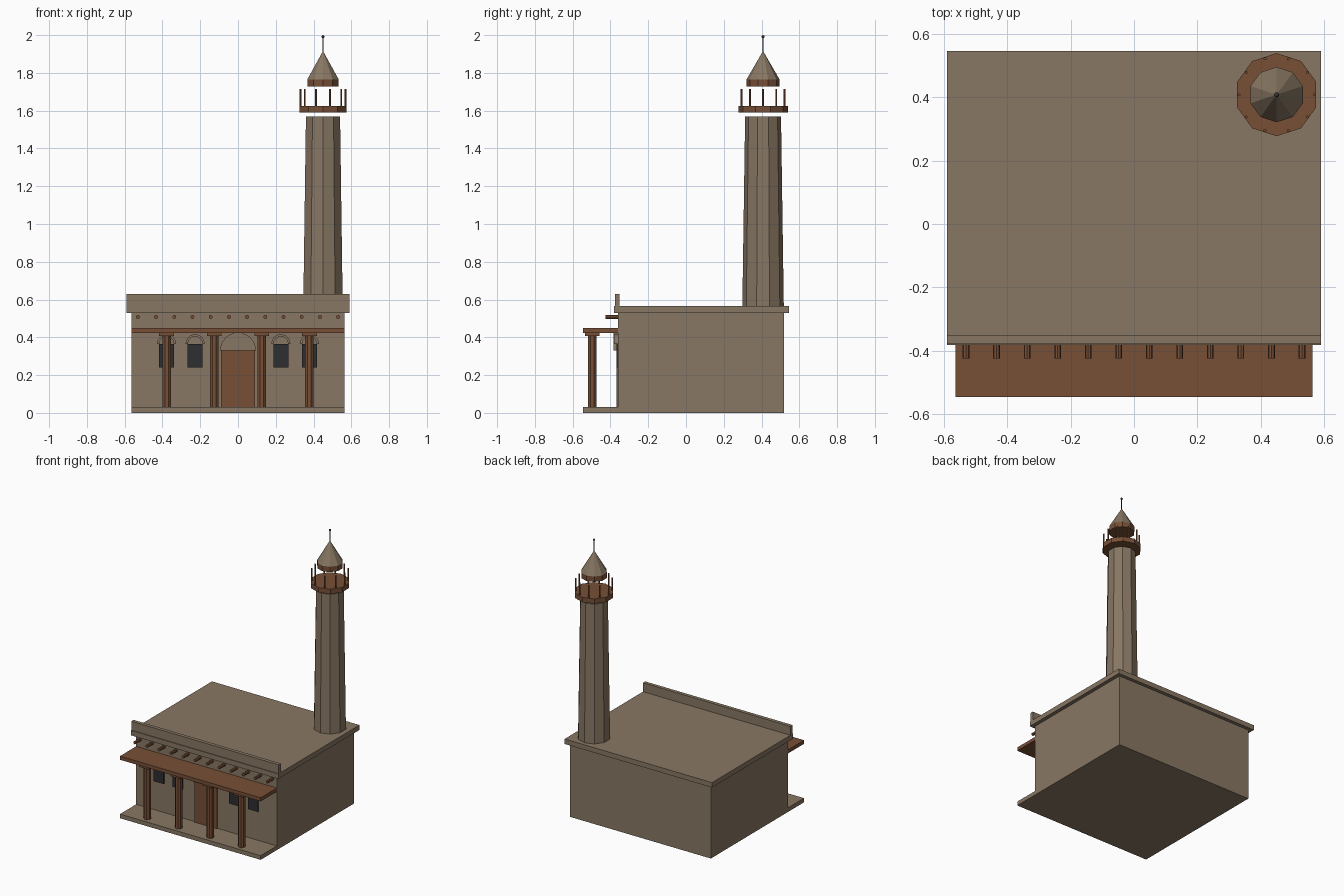
import bpy
import bmesh
from math import sin, cos, pi, radians
from mathutils import Matrix, Vector

cube = bpy.data.objects.get("Cube")
if cube:
    bpy.data.objects.remove(cube, do_unlink=True)


def material(name, rgb):
    # sRGB 0-255 to linear
    lin = [((c / 255 + 0.055) / 1.055) ** 2.4 for c in rgb]
    m = bpy.data.materials.new(name)
    m.use_nodes = True
    m.diffuse_color = (*lin, 1)
    m.node_tree.nodes["Principled BSDF"].inputs["Base Color"].default_value = (*lin, 1)
    return m


PLASTER = material("mud plaster", (136, 119, 99))
WOOD = material("brown wood", (119, 79, 54))
DARK = material("dark opening", (45, 46, 48))
METAL = material("dark metal", (62, 56, 50))


def finish(name, bm, mat):
    bmesh.ops.recalc_face_normals(bm, faces=bm.faces)
    me = bpy.data.meshes.new(name)
    bm.to_mesh(me)
    bm.free()
    me.materials.append(mat)
    ob = bpy.data.objects.new(name, me)
    bpy.context.collection.objects.link(ob)
    return ob


def box(name, mat, x, y, z):
    """Box from (min, max) pairs."""
    bm = bmesh.new()
    bmesh.ops.create_cube(bm, size=1)
    for v in bm.verts:
        v.co = Vector([(a + b) / 2 + c * (b - a)
                       for c, (a, b) in zip(v.co, (x, y, z))])
    return finish(name, bm, mat)


def drum(name, mat, x, y, z, r1, r2, sides, spin=0.0):
    """Upright prism, taper or cone between two heights."""
    bm = bmesh.new()
    bmesh.ops.create_cone(
        bm, cap_ends=True, segments=sides, radius1=r1, radius2=r2,
        depth=z[1] - z[0],
        matrix=Matrix.Translation((x, y, sum(z) / 2)) @ Matrix.Rotation(spin, 4, "Z"))
    return finish(name, bm, mat)


def arch(name, x, z, outer, inner, y_front, steps=12):
    """Half-round hood on the front wall; inner = 0 makes it solid."""
    bm = bmesh.new()
    pts = [(outer * cos(pi * i / steps), outer * sin(pi * i / steps))
           for i in range(steps + 1)]
    if inner:
        pts += [(inner * cos(pi * i / steps), inner * sin(pi * i / steps))
                for i in range(steps, -1, -1)]
    face = bm.faces.new([bm.verts.new((x + a, WALL_FRONT, z + b)) for a, b in pts])
    out = bmesh.ops.extrude_face_region(bm, geom=[face])
    moved = [v for v in out["geom"] if isinstance(v, bmesh.types.BMVert)]
    bmesh.ops.translate(bm, verts=moved, vec=(0, y_front - WALL_FRONT, 0))
    bmesh.ops.triangulate(bm, faces=[f for f in bm.faces if len(f.verts) > 4])
    return finish(name, bm, PLASTER)


WALL_FRONT = -0.36
HALF = 0.563

# Main hall, roof slab and front parapet
box("hall", PLASTER, (-HALF, HALF), (WALL_FRONT, 0.52), (0, 0.53))
box("roof_slab", PLASTER, (-0.59, 0.59), (-0.382, 0.545), (0.53, 0.566))
box("parapet", PLASTER, (-0.59, 0.59), (-0.377, -0.351), (0.566, 0.63))

# Porch floor and awning
box("porch_floor", PLASTER, (-HALF, HALF), (-0.545, WALL_FRONT), (0, 0.03))
box("porch_roof", WOOD, (-HALF, HALF), (-0.545, WALL_FRONT), (0.423, 0.449))

# Porch columns with capitals
for i in range(4):
    x = -0.378 + 0.252 * i
    drum(f"porch_column_{i + 1}", WOOD, x, -0.497, (0.03, 0.407), 0.024, 0.024, 8, pi / 8)
    box(f"column_capital_{i + 1}", WOOD, (x - 0.039, x + 0.039),
        (-0.535, -0.459), (0.407, 0.423))

# Roof beam ends poking out of the front wall
for i in range(12):
    x = -0.53 + i * 1.06 / 11
    bm = bmesh.new()
    bmesh.ops.create_cone(
        bm, cap_ends=True, segments=8, radius1=0.0105, radius2=0.0105, depth=0.085,
        matrix=Matrix.Translation((x, -0.3825, 0.508)) @ Matrix.Rotation(pi / 2, 4, "X"))
    finish(f"beam_end_{i + 1}", bm, WOOD)

# Door and windows with arched hoods
box("door", WOOD, (-0.09, 0.09), (-0.368, WALL_FRONT), (0, 0.33))
arch("door_arch", 0, 0.33, 0.095, 0, -0.385, 16)
for i, x in enumerate((-0.378, -0.227, 0.227, 0.378)):
    box(f"window_{i + 1}", DARK, (x - 0.04, x + 0.04), (-0.369, WALL_FRONT), (0.24, 0.366))
    arch(f"window_arch_{i + 1}", x, 0.366, 0.05, 0.038, -0.38)

# Tower: tapered shaft, balcony, lantern ring and conical cap
TX, TY, SIDES = 0.45, 0.408, 10
drum("tower_shaft", PLASTER, TX, TY, (0.55, 1.57), 0.11, 0.095, SIDES)
drum("balcony", WOOD, TX, TY, (1.59, 1.625), 0.131, 0.131, SIDES)
for i in range(SIDES):
    a = 2 * pi * i / SIDES
    drum(f"balcony_post_{i + 1}", WOOD, TX + 0.119 * cos(a), TY + 0.119 * sin(a),
         (1.62, 1.715), 0.005, 0.005, 6)
drum("lantern_ring", WOOD, TX, TY, (1.727, 1.766), 0.087, 0.087, SIDES)
drum("tower_cap", PLASTER, TX, TY, (1.766, 1.916), 0.087, 0.0, SIDES)

# Finial
drum("finial_rod", METAL, TX, TY, (1.9, 1.992), 0.003, 0.003, 6)
bm = bmesh.new()
bmesh.ops.create_uvsphere(bm, u_segments=10, v_segments=6, radius=0.008,
                          matrix=Matrix.Translation((TX, TY, 1.992)))
finish("finial_ball", bm, METAL)
